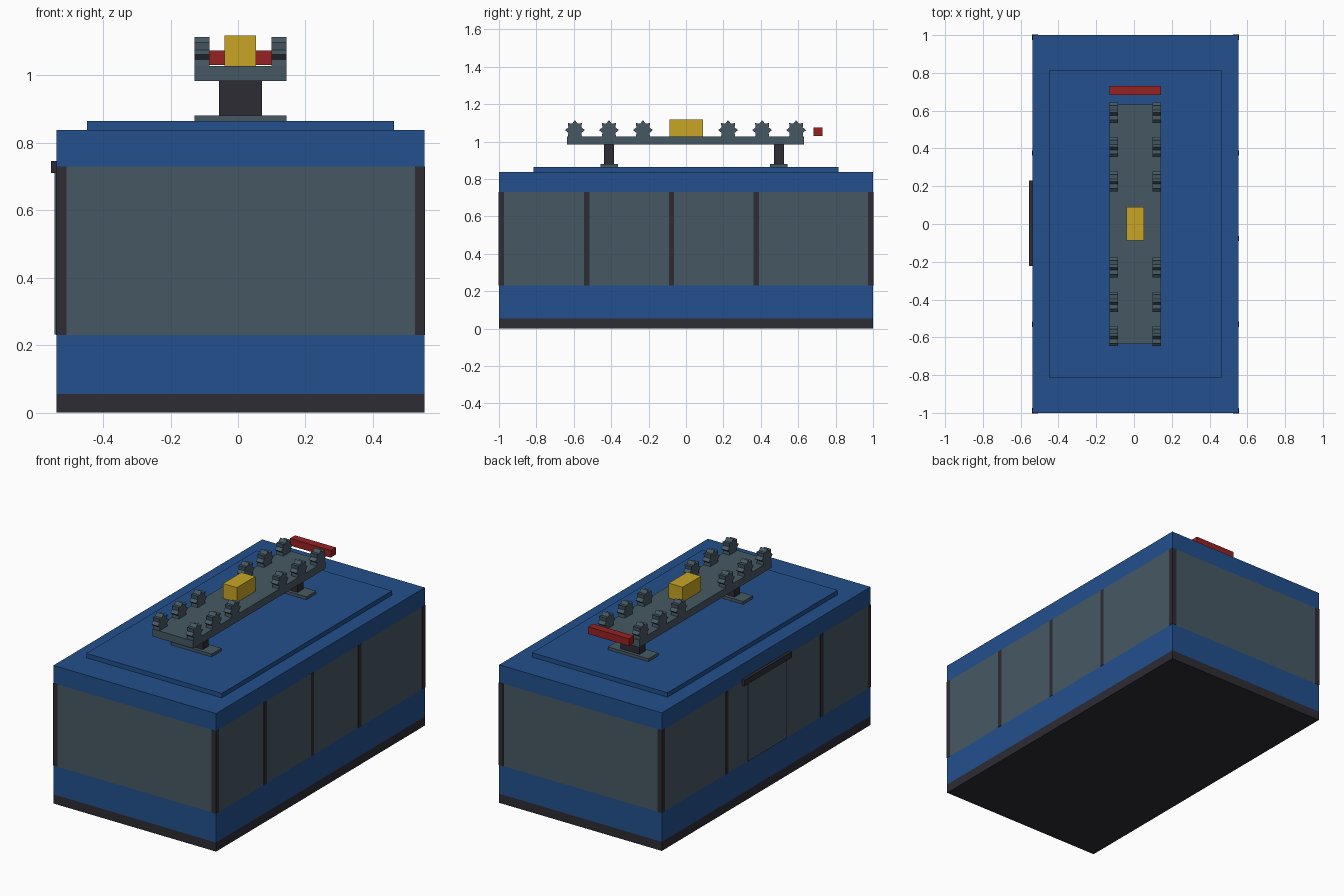
import bpy, bmesh, math

if "Cube" in bpy.data.objects:
    bpy.data.objects.remove(bpy.data.objects["Cube"], do_unlink=True)


def material(name, rgb):
    m = bpy.data.materials.new(name)
    m.use_nodes = True
    m.diffuse_color = (*rgb, 1)
    m.node_tree.nodes["Principled BSDF"].inputs["Base Color"].default_value = (*rgb, 1)
    return m


BLUE = material("body blue", (0.016, 0.079, 0.262))
GREY = material("slate grey", (0.062, 0.098, 0.124))
DARK = material("charcoal", (0.026, 0.025, 0.034))
YELLOW = material("yellow", (0.58, 0.38, 0.018))
RED = material("red", (0.31, 0.016, 0.016))


def add_object(name, bm, mat):
    bmesh.ops.recalc_face_normals(bm, faces=bm.faces)
    mesh = bpy.data.meshes.new(name)
    bm.to_mesh(mesh)
    bm.free()
    mesh.materials.append(mat)
    obj = bpy.data.objects.new(name, mesh)
    bpy.context.collection.objects.link(obj)
    return obj


def box(name, x, y, z, mat):
    """Box from (low, high) pairs on each axis."""
    bm = bmesh.new()
    bmesh.ops.create_cube(bm, size=1)
    for v in bm.verts:
        v.co = [a[0] if c < 0 else a[1] for c, a in zip(v.co, (x, y, z))]
    return add_object(name, bm, mat)


def star_wheel(name, x, y, z, outer, inner, points=8):
    """Toothed wheel extruded along x."""
    bm = bmesh.new()
    ring = []
    for i in range(points * 2):
        r = inner if i % 2 else outer
        a = math.pi * i / points
        ring.append(bm.verts.new((x[0], y + r * math.sin(a), z + r * math.cos(a))))
    face = bm.faces.new(ring)
    ext = bmesh.ops.extrude_face_region(bm, geom=[face])["geom"]
    bmesh.ops.translate(bm, vec=(x[1] - x[0], 0, 0),
                        verts=[g for g in ext if isinstance(g, bmesh.types.BMVert)])
    return add_object(name, bm, GREY)


# Body: stacked bands
X0, X1 = -0.538, 0.553
BX, BY = (X0, X1), (-1, 1)
box("base", BX, BY, (0, 0.055), DARK)
box("lower_body", BX, BY, (0.055, 0.23), BLUE)
box("window_band", BX, BY, (0.23, 0.73), GREY)
box("upper_body", BX, BY, (0.73, 0.837), BLUE)
box("roof_plate", (-0.447, 0.462), (-0.815, 0.815), (0.837, 0.864), BLUE)

# Corner and side posts, barely proud of the wall
E = 0.002
for side, px in (("right", (X0 - E, X0 + 0.029)), ("left", (X1 - 0.028, X1 + E))):
    for i, yc in enumerate((-0.987, -0.531, -0.077, 0.376, 0.987)):
        y0, y1 = yc - 0.014, yc + 0.014
        if abs(yc) > 0.9:
            y0, y1 = (-1 - E, -0.973) if yc < 0 else (0.973, 1 + E)
        box(f"{side}_post_{i + 1}", px, (y0, y1), (0.23, 0.73), DARK)

# Sliding door and its rail
box("sliding_door", (X0 - 0.006, X0), (-0.19, 0.18), (0.232, 0.725), GREY)
box("door_rail", (-0.555, X0), (-0.223, 0.23), (0.71, 0.746), DARK)

# Roof frame on two pedestals
FX = (-0.129, 0.144)
for name, yc in (("front", -0.411), ("rear", 0.497)):
    box(f"{name}_pedestal_foot", FX, (yc - 0.047, yc + 0.047), (0.864, 0.881), GREY)
    box(f"{name}_pedestal", (-0.056, 0.071), (yc - 0.027, yc + 0.027), (0.881, 0.983), DARK)
box("roof_frame", FX, (-0.635, 0.632), (0.983, 1.028), GREY)
box("center_block", (-0.04, 0.053), (-0.087, 0.09), (1.028, 1.118), YELLOW)
box("contact_bar", FX, (0.683, 0.731), (1.03, 1.074), RED)

# Two rows of toothed insulators
for side, wx in (("right", (-0.129, -0.084)), ("left", (0.099, 0.144))):
    for i, y in enumerate((-0.594, -0.412, -0.23, 0.225, 0.407, 0.589)):
        star_wheel(f"{side}_insulator_{i + 1}", wx, y, 1.061, 0.053, 0.038)
